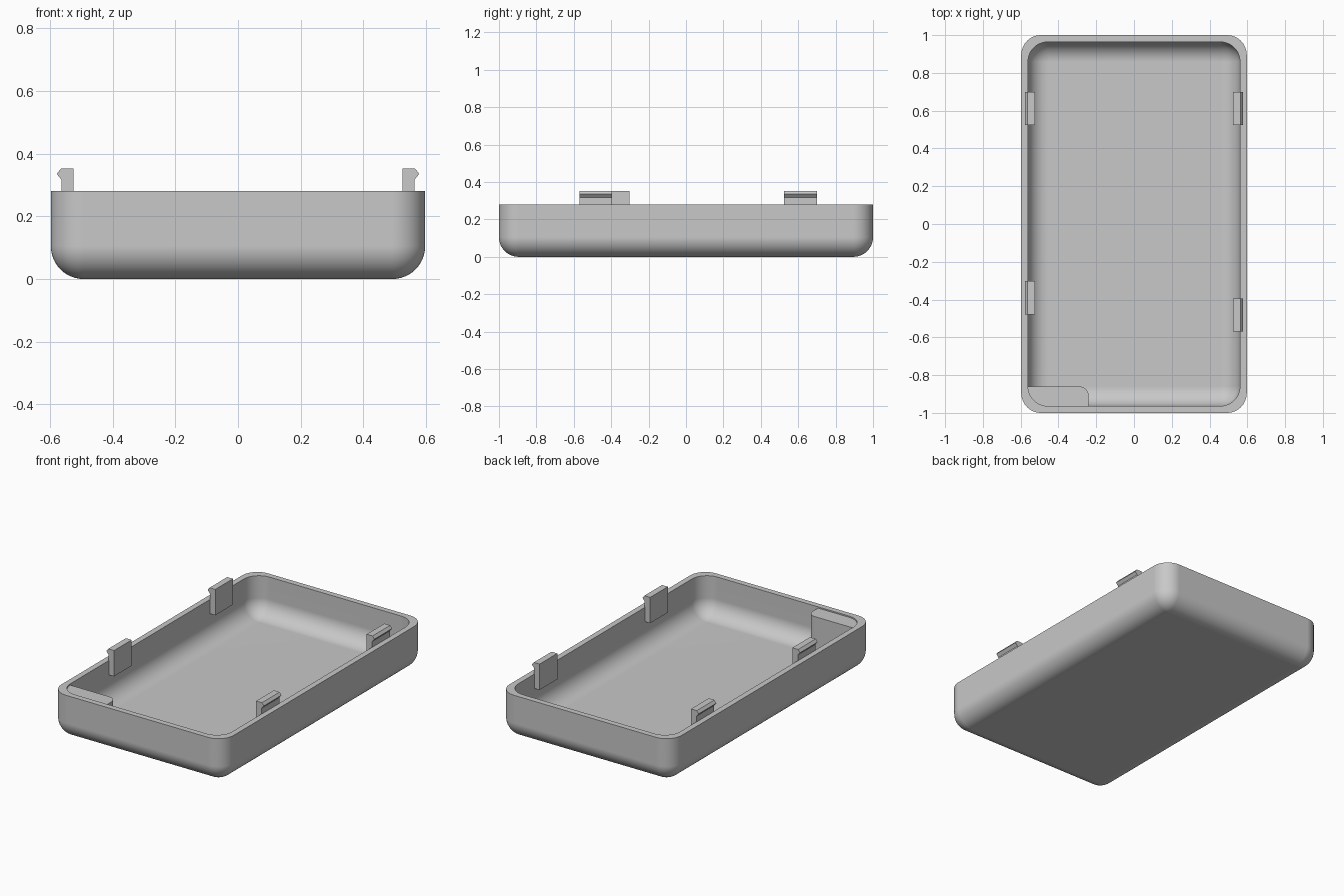
import bpy, bmesh
from math import sin, cos, pi, radians

cube = bpy.data.objects.get("Cube")
if cube:
    bpy.data.objects.remove(cube, do_unlink=True)

HALF_X, HALF_Y, RIM = 0.597, 1.0, 0.28
WALL, FILLET, STEPS = 0.036, 0.105, 12

grey = bpy.data.materials.new("plain grey")
grey.use_nodes = True
colour = (0.58, 0.58, 0.58, 1)
grey.diffuse_color = colour
grey.node_tree.nodes["Principled BSDF"].inputs["Base Color"].default_value = colour


def finish(name, bm, smooth=True):
    """Turn a bmesh into a named, shaded object."""
    bmesh.ops.remove_doubles(bm, verts=bm.verts, dist=1e-5)
    bmesh.ops.recalc_face_normals(bm, faces=bm.faces)
    mesh = bpy.data.meshes.new(name)
    bm.to_mesh(mesh)
    bm.free()
    mesh.materials.append(grey)
    obj = bpy.data.objects.new(name, mesh)
    bpy.context.collection.objects.link(obj)
    if smooth:
        bpy.ops.object.select_all(action='DESELECT')
        obj.select_set(True)
        bpy.context.view_layer.objects.active = obj
        bpy.ops.object.shade_smooth_by_angle(angle=radians(35))
        weighted = obj.modifiers.new("weighted normals", 'WEIGHTED_NORMAL')
        weighted.keep_sharp = True
    return obj


def arc(cx, cy, r, start):
    """Quarter circle, counter-clockwise from the start angle."""
    return [(cx + r * cos(start + pi / 2 * i / STEPS),
             cy + r * sin(start + pi / 2 * i / STEPS)) for i in range(STEPS + 1)]


def rounded_rect(hx, hy, r):
    points = []
    for k, (sx, sy) in enumerate([(1, 1), (-1, 1), (-1, -1), (1, -1)]):
        points += arc(sx * (hx - r), sy * (hy - r), r, k * pi / 2)
    return points


def prism(name, points, place, offset, smooth):
    """Extrude a closed outline along an offset."""
    bm = bmesh.new()
    face = bm.faces.new([bm.verts.new(place(*p)) for p in points])
    new = bmesh.ops.extrude_face_region(bm, geom=[face])["geom"]
    verts = [v for v in new if isinstance(v, bmesh.types.BMVert)]
    bmesh.ops.translate(bm, verts=verts, vec=offset)
    return finish(name, bm, smooth)


# Tray shell: rounded-rectangle rings up the outside, then down the inside
angles = [pi / 2 * i / STEPS for i in range(STEPS + 1)]
curve = [(FILLET * (1 - sin(a)), FILLET * (1 - cos(a))) for a in angles]
rings = [(0, inset, z) for inset, z in curve] + [(0, 0, RIM), (WALL, 0, RIM)]
rings += [(WALL, inset, z + WALL) for inset, z in reversed(curve)]

bm = bmesh.new()
loops = []
for wall, inset, z in rings:
    outline = rounded_rect(HALF_X - wall - inset, HALF_Y - wall - inset,
                           max(FILLET - inset, 0))
    loops.append([bm.verts.new((x, y, z)) for x, y in outline])
for low, high in zip(loops, loops[1:]):
    for i in range(len(low)):
        j = (i + 1) % len(low)
        bm.faces.new((low[i], low[j], high[j], high[i]))
bm.faces.new(loops[0])
bm.faces.new(loops[-1])
finish("tray_shell", bm)

# Corner block in the front right corner, tucked slightly into the walls
left, front = -HALF_X + WALL - 0.005, -HALF_Y + WALL - 0.005
right, back, r = -0.24, -0.86, 0.05
outline = [(right, front)] + arc(right - r, back - r, r, 0) + [(left, back)]
outline += arc(left + FILLET, front + FILLET, FILLET, pi)
prism("corner_block", outline, lambda x, y: (x, y, 0.034), (0, 0, 0.238), True)

# Snap clips with outward barbs along both long walls
clip = [(0.525, 0.19), (0.563, 0.19), (0.563, 0.317),
        (0.578, 0.335), (0.565, 0.352), (0.525, 0.352)]
for name, side, y in [("left_back_clip", 1, 0.525), ("left_front_clip", 1, -0.57),
                      ("right_back_clip", -1, 0.525), ("right_front_clip", -1, -0.478)]:
    prism(name, clip, lambda x, z: (side * x, y, z), (0, 0.175, 0), False)
